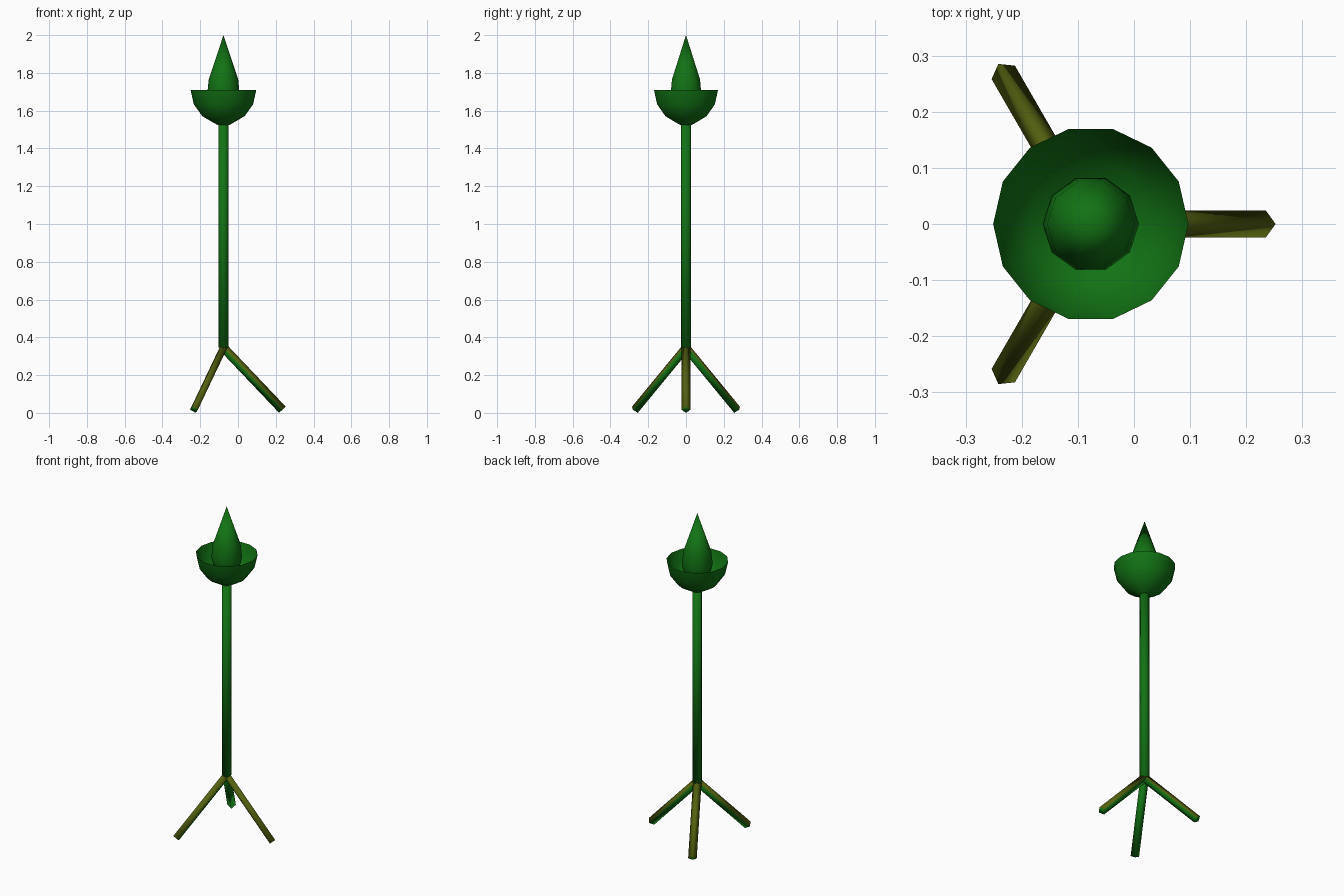
import bpy, bmesh
from math import cos, sin, pi, radians
from mathutils import Vector

if "Cube" in bpy.data.objects:
    bpy.data.objects.remove(bpy.data.objects["Cube"])

AXIS_X = -0.077


def material(name, color):
    m = bpy.data.materials.new(name)
    m.diffuse_color = (*color, 1)
    m.use_nodes = True
    m.node_tree.nodes["Principled BSDF"].inputs["Base Color"].default_value = m.diffuse_color
    return m


GREEN = material("green", (0.006, 0.17, 0.007))
OLIVE = material("olive", (0.09, 0.12, 0.005))


def finish(name, bm, mats):
    for f in bm.faces:
        f.smooth = True
    me = bpy.data.meshes.new(name)
    bm.to_mesh(me)
    bm.free()
    for m in mats:
        me.materials.append(m)
    ob = bpy.data.objects.new(name, me)
    bpy.context.collection.objects.link(ob)
    return ob


def lathe(name, profile, sides):
    """Revolve (radius, z) points, listed bottom to top, about the stand axis."""
    bm = bmesh.new()
    rings = []
    for r, z in profile:
        if r == 0:
            rings.append([bm.verts.new((AXIS_X, 0, z))] * sides)
        else:
            rings.append([bm.verts.new((AXIS_X + r * cos(2 * pi * i / sides),
                                        r * sin(2 * pi * i / sides), z))
                          for i in range(sides)])
    for a, b in zip(rings, rings[1:]):
        for i in range(sides):
            j = (i + 1) % sides
            bm.faces.new(dict.fromkeys((a[i], a[j], b[j], b[i])))
    return finish(name, bm, [GREEN])


def leg(name, angle):
    """Square bar set on edge, running from the hub down to the floor."""
    out = Vector((cos(angle), sin(angle), 0))
    top = Vector((AXIS_X, 0, 0.345))
    foot = Vector((AXIS_X, 0, 0.017)) + out * 0.312
    along = (foot - top).normalized()
    side = Vector((-sin(angle), cos(angle), 0))
    up = along.cross(side)
    if up.z < 0:
        up.negate()
    r = 0.024
    bm = bmesh.new()
    a, b = [[bm.verts.new(p + d * r) for d in (up, side, -up, -side)]
            for p in (top, foot)]
    for i in range(4):
        j = (i + 1) % 4
        f = bm.faces.new((a[i], a[j], b[j], b[i]))
        f.material_index = 1 if i in (0, 3) else 0   # olive upper faces
    bm.faces.new(a)
    bm.faces.new(b)
    bmesh.ops.recalc_face_normals(bm, faces=bm.faces)
    return finish(name, bm, [GREEN, OLIVE])


# Stem
lathe("stem", [(0, 0.345), (0.027, 0.345), (0.027, 1.54), (0, 1.54)], 8)

# Open bowl
lathe("bowl", [(0, 1.517), (0.037, 1.527), (0.112, 1.571), (0.157, 1.634), (0.174, 1.71)], 14)

# Flame
lathe("flame", [(0, 1.57), (0.07, 1.62), (0.086, 1.685), (0.078, 1.765), (0, 2.0)], 10)

# Tripod legs
for k in range(3):
    leg(f"leg_{k + 1}", radians(120 * k))
